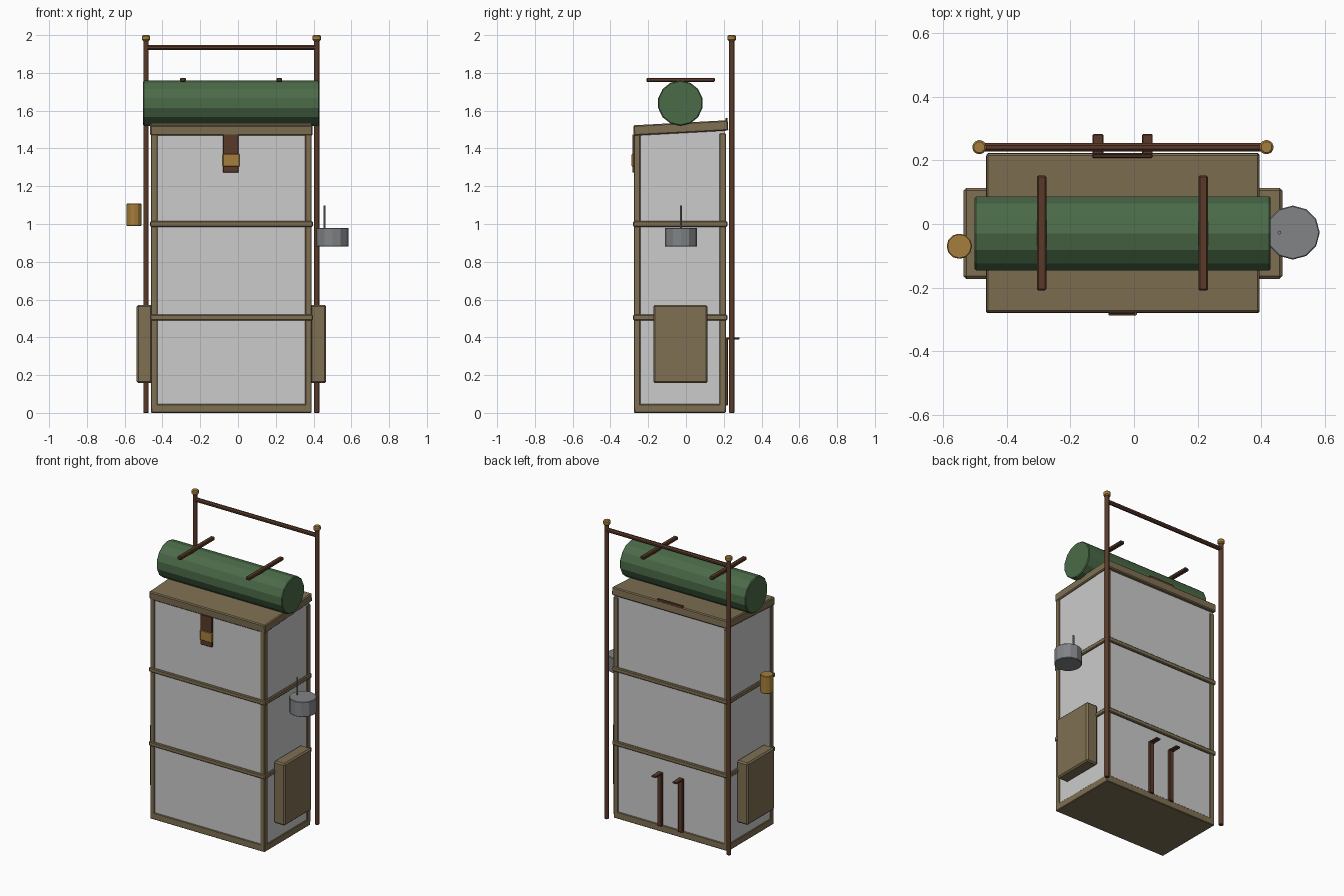
import bpy, math
from mathutils import Vector, Matrix

if "Cube" in bpy.data.objects:
    bpy.data.objects.remove(bpy.data.objects["Cube"])


def material(name, rgb):
    m = bpy.data.materials.new(name)
    m.diffuse_color = (*rgb, 1)
    m.use_nodes = True
    m.node_tree.nodes["Principled BSDF"].inputs["Base Color"].default_value = m.diffuse_color
    return m


TAN = material("tan_canvas", (0.21, 0.16, 0.085))
BROWN = material("brown_leather", (0.10, 0.042, 0.022))
GREEN = material("green_cloth", (0.07, 0.145, 0.065))
BRASS = material("brass", (0.38, 0.21, 0.045))
STEEL = material("steel", (0.22, 0.23, 0.24))


def box(name, x, y, z, mat=None, bevel=0.0, tilt=0.0):
    """Box from (min, max) ranges, with an optional tilt about x."""
    lo, hi = Vector((x[0], y[0], z[0])), Vector((x[1], y[1], z[1]))
    bpy.ops.mesh.primitive_cube_add(size=1, location=(lo + hi) / 2)
    o = bpy.context.object
    o.name = name
    o.data.transform(Matrix.Diagonal((*(hi - lo), 1)))
    o.rotation_euler.x = tilt
    if mat:
        o.data.materials.append(mat)
    if bevel:
        b = o.modifiers.new("bevel", 'BEVEL')
        b.width, b.segments = bevel, 1
    return o


def rod(name, a, b, r, mat, sides=8, spin=0.0, bevel=0.0):
    """Flat-sided cylinder between two points."""
    a, b = Vector(a), Vector(b)
    bpy.ops.mesh.primitive_cylinder_add(vertices=sides, radius=r, depth=(b - a).length)
    o = bpy.context.object
    o.name = name
    o.data.transform(Matrix.Rotation(spin, 4, 'Z'))
    o.data.materials.append(mat)
    o.rotation_mode = 'QUATERNION'
    o.rotation_quaternion = Vector((0, 0, 1)).rotation_difference(b - a)
    o.location = (a + b) / 2
    if bevel:
        m = o.modifiers.new("bevel", 'BEVEL')
        m.width, m.segments = bevel, 1
    return o


CX = -0.035                                   # middle of the pack
SIDES = (("left", -1), ("right", 1))


def span(s, inner, outer):
    """x range at a distance from the pack's middle, on side s."""
    return tuple(sorted((CX + s * inner, CX + s * outer)))


# Pack body, base and corner trim
box("pack_body", (CX - 0.42, CX + 0.42), (-0.27, 0.206), (0.006, 1.49))
box("base_trim", (CX - 0.425, CX + 0.425), (-0.275, 0.211), (0, 0.047), TAN, 0.004)
for side, s in SIDES:
    for end, y in (("front", (-0.275, -0.242)), ("back", (0.178, 0.211))):
        box(f"{side}_{end}_corner_trim", span(s, 0.391, 0.425), y, (0.02, 1.48), TAN, 0.003)

# Horizontal bands round the body
for level, z in (("lower", 0.505), ("upper", 1.0)):
    zr = (z - 0.015, z + 0.015)
    box(f"{level}_front_band", (CX - 0.43, CX + 0.43), (-0.281, -0.262), zr, TAN, 0.005)
    box(f"{level}_back_band", (CX - 0.43, CX + 0.43), (0.2, 0.219), zr, TAN, 0.005)
    for side, s in SIDES:
        box(f"{level}_{side}_band", span(s, 0.412, 0.431), (-0.281, 0.219), zr, TAN, 0.005)

# Sloping lid
box("lid", (CX - 0.43, CX + 0.43), (-0.278, 0.223), (1.481, 1.536), TAN, 0.006,
    math.atan2(0.027, 0.5))

# Front closing strap and buckle
box("closing_strap", (-0.08, 0.003), (-0.284, -0.268), (1.273, 1.475), BROWN, 0.002)
box("buckle", (-0.081, 0.009), (-0.288, -0.274), (1.305, 1.37), BRASS, 0.003)

# Side pockets
for side, s in SIDES:
    box(f"{side}_pocket", span(s, 0.418, 0.502), (-0.173, 0.114), (0.157, 0.572), TAN, 0.009)

# Back frame: poles, caps and crossbar
for side, s in SIDES:
    px = CX + s * 0.452
    rod(f"{side}_pole", (px, 0.242, 0), (px, 0.242, 1.98), 0.015, BROWN, 8, math.pi / 8, 0.002)
    rod(f"{side}_pole_cap", (px, 0.242, 1.97), (px, 0.242, 2.0), 0.024, BRASS, 8, math.pi / 8, 0.006)
rod("crossbar", (CX - 0.452, 0.242, 1.935), (CX + 0.452, 0.242, 1.935), 0.014, BROWN, 8, math.pi / 8)

# Bedroll with two straps lying across it
rod("bedroll", (-0.502, -0.03, 1.64), (0.43, -0.03, 1.64), 0.12, GREEN, 14, math.pi / 2, 0.005)
for side, x in (("left", -0.291), ("right", 0.218)):
    box(f"{side}_bedroll_strap", (x - 0.015, x + 0.015), (-0.21, 0.153), (1.752, 1.774), BROWN, 0.005)

# Shoulder straps with hooked tops, and the haul loop
for side, x in (("left", -0.113), ("right", 0.042)):
    xr = (x - 0.017, x + 0.017)
    box(f"{side}_shoulder_strap", xr, (0.204, 0.223), (0.04, 0.398), BROWN, 0.003)
    box(f"{side}_shoulder_strap_hook", xr, (0.206, 0.283), (0.388, 0.4), BROWN, 0.003)
box("haul_loop", (-0.131, 0.058), (0.208, 0.221), (1.5, 1.561), BROWN, 0.003)

# Hanging mug and cooking pot
rod("mug", (-0.55, -0.07, 0.99), (-0.55, -0.07, 1.108), 0.04, BRASS, 12, 0, 0.003)
rod("pot", (0.5, -0.027, 0.88), (0.5, -0.027, 0.98), 0.085, STEEL, 12, 0, 0.003)
rod("pot_handle", (0.458, -0.027, 0.96), (0.458, -0.027, 1.098), 0.006, STEEL, 8)
